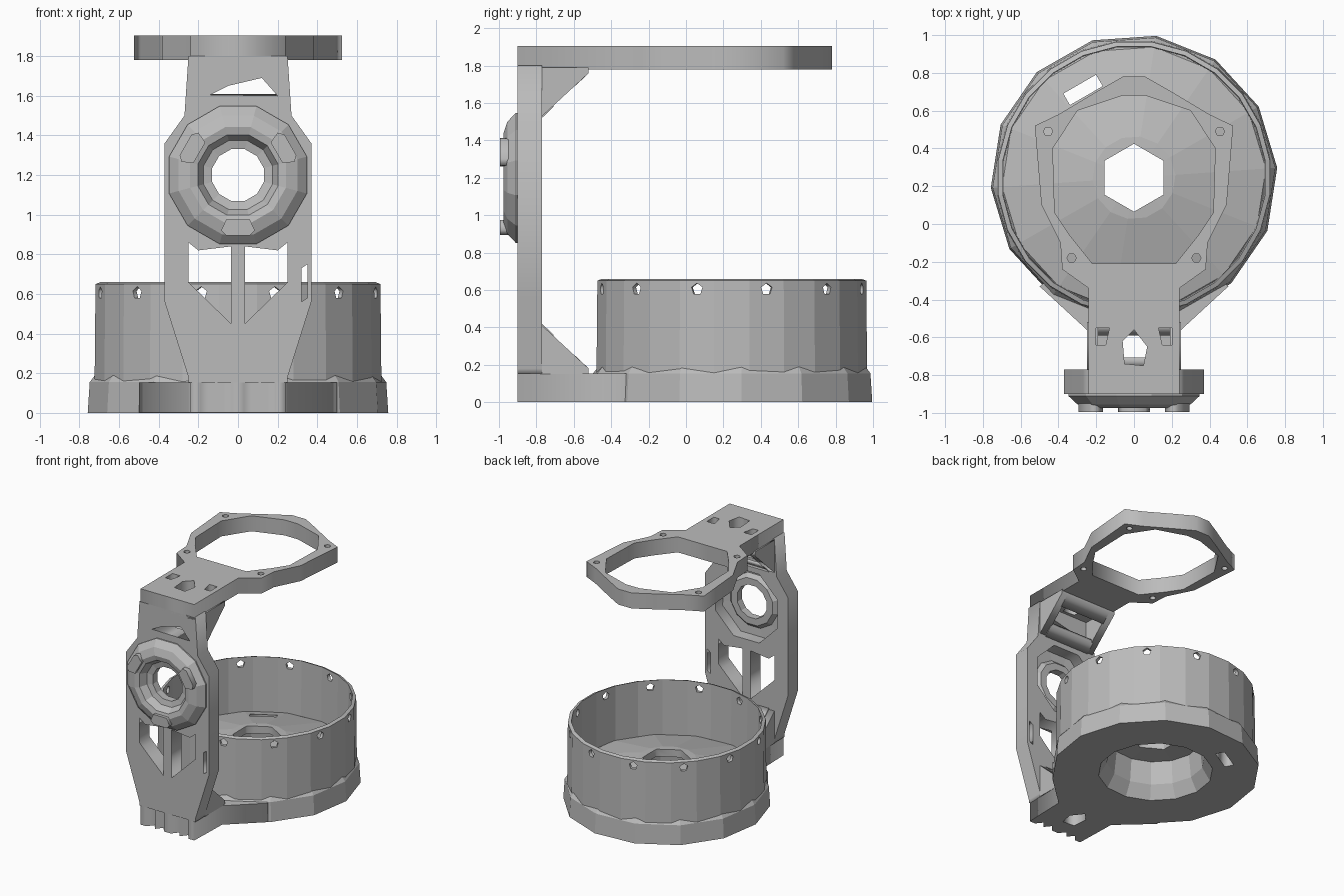
import bpy, math
from math import sin, cos, pi, radians
from mathutils import Matrix, Vector

cube = bpy.data.objects.get("Cube")
if cube:
    bpy.data.objects.remove(cube, do_unlink=True)

grey = bpy.data.materials.new("plain grey")
grey.use_nodes = True
grey.diffuse_color = (0.5, 0.5, 0.5, 1)
grey.node_tree.nodes["Principled BSDF"].inputs["Base Color"].default_value = (0.5, 0.5, 0.5, 1)

CY = 0.245     # centre of the cup
HUB_Z = 1.2    # centre of the round housing on the arm

# Maps of (u, v, depth) onto the world axes
FLAT = Matrix.Identity(4)
FRONT = Matrix(((1, 0, 0, 0), (0, 0, 1, 0), (0, 1, 0, 0), (0, 0, 0, 1)))
SIDE = Matrix(((0, 0, 1, 0), (1, 0, 0, 0), (0, 1, 0, 0), (0, 0, 0, 1)))


def add(name, mesh):
    ob = bpy.data.objects.new(name, mesh)
    bpy.context.collection.objects.link(ob)
    mesh.materials.clear()
    mesh.materials.append(grey)
    return ob


def baked(ob):
    bpy.context.view_layer.update()
    return bpy.data.meshes.new_from_object(ob.evaluated_get(bpy.context.evaluated_depsgraph_get()))


def plate(name, loops, d0, d1, frame=FLAT):
    """Flat outline, with holes, given thickness from d0 to d1."""
    cu = bpy.data.curves.new(name, 'CURVE')
    cu.dimensions = '2D'
    cu.fill_mode = 'BOTH'
    cu.extrude = (d1 - d0) / 2
    for loop in loops:
        sp = cu.splines.new('POLY')
        sp.points.add(len(loop) - 1)
        for p, (u, v) in zip(sp.points, loop):
            p.co = (u, v, 0, 1)
        sp.use_cyclic_u = True
    tmp = bpy.data.objects.new("tmp", cu)
    bpy.context.collection.objects.link(tmp)
    mesh = baked(tmp)
    bpy.data.objects.remove(tmp, do_unlink=True)
    mesh.transform(frame @ Matrix.Translation((0, 0, (d0 + d1) / 2)))
    if frame.determinant() < 0:
        mesh.flip_normals()
    return add(name, mesh)


def lathe(name, profile, n, place, turn=0.0):
    """Closed (radius, height) profile turned about the z axis."""
    m = len(profile)
    verts = [(r * cos(2 * pi * i / n + turn), r * sin(2 * pi * i / n + turn), z)
             for i in range(n) for r, z in profile]
    faces = [(i * m + j, (i + 1) % n * m + j, (i + 1) % n * m + (j + 1) % m, i * m + (j + 1) % m)
             for i in range(n) for j in range(m)]
    mesh = bpy.data.meshes.new(name)
    mesh.from_pydata(verts, [], faces)
    mesh.transform(place)
    return add(name, mesh)


def circle(x, y, r, n, turn=0.0):
    return [(x + r * cos(2 * pi * i / n + turn), y + r * sin(2 * pi * i / n + turn)) for i in range(n)]


def mirror(points):
    """Complete a right-hand outline with its mirrored half."""
    return points + [(-u, v) for u, v in reversed(points)]


def cut(ob, cutters):
    for c in cutters:
        mod = ob.modifiers.new("cut", 'BOOLEAN')
        mod.operation, mod.solver, mod.object = 'DIFFERENCE', 'EXACT', c
    mesh = baked(ob)
    ob.modifiers.clear()
    ob.data = mesh
    for c in cutters:
        bpy.data.objects.remove(c, do_unlink=True)


at_cup = Matrix.Translation((0, CY, 0))

# Base: outer rim, gently coned floor with a six-sided hole, cavity beneath
base = lathe("base", [(0.42, 0), (0.76, 0), (0.75, 0.155), (0.7, 0.22), (0.22, 0.345),
                      (0.14, 0.35), (0.14, 0.29), (0.34, 0.28), (0.36, 0.1)],
             14, at_cup, radians(4))
slot = plate("slot", [[(-0.1, -0.035), (0.1, -0.035), (0.1, 0.035), (-0.1, 0.035)]], -0.1, 0.5)
slot.data.transform(Matrix.Translation((-0.27, 0.71, 0)) @ Matrix.Rotation(radians(30), 4, 'Z'))
cut(base, [slot, plate("hub_hole", [circle(0, CY, 0.18, 6, pi / 2)], 0.2, 0.5)])

# Cup wall with a ring of small holes under the rim
cup = lathe("cup_wall", [(0.695, 0.13), (0.73, 0.13), (0.725, 0.65), (0.7, 0.66)],
            24, at_cup, radians(7.5))
holes = []
for k in range(12):
    h = plate("hole", [circle(0, 0.605, 0.032, 5, pi / 2)], 0.6, 0.8, FRONT)
    h.data.transform(at_cup @ Matrix.Rotation(radians(15 + 30 * k), 4, 'Z'))
    holes.append(h)
cut(cup, holes)

# Foot joining the base to the arm, with a notched front edge
opening = [(-0.06, -0.62), (0, -0.56), (0.07, -0.65), (0.05, -0.75), (-0.05, -0.74)]
plate("base_tab", [mirror([(0.03, -0.9), (0.07, -0.85), (0.11, -0.9), (0.15, -0.85), (0.19, -0.9),
                           (0.24, -0.9), (0.25, -0.56), (0.5, -0.33), (0.4, -0.25)]), opening],
      0.001, 0.154)

# Upright arm with lower windows, housing opening, upper window and side slit
arm = mirror([(0.25, 0.153), (0.25, 0.18), (0.37, 0.56), (0.37, 1.36), (0.27, 1.5), (0.25, 1.8)])
lower = [(0.035, 0.45), (0.22, 0.63), (0.25, 0.66), (0.25, 0.86), (0.2, 0.82), (0.035, 0.84)]
plate("arm", [arm, lower, [(-x, z) for x, z in lower], circle(0, HUB_Z, 0.3, 8, pi / 8),
              [(-0.14, 1.605), (0.2, 1.6), (0.12, 1.69), (-0.05, 1.65)],
              [(0.32, 0.56), (0.35, 0.58), (0.35, 0.75), (0.32, 0.73)]],
      -0.9, -0.77, FRONT)

# Round housing on the front of the arm, opening through its middle
to_front = Matrix.Translation((0, 0, HUB_Z)) @ Matrix.Rotation(pi / 2, 4, 'X')
lathe("housing", [(0.36, 0.86), (0.36, 0.91), (0.31, 0.955), (0.25, 0.975), (0.21, 0.965),
                  (0.18, 0.91), (0.135, 0.9), (0.135, 0.84), (0.19, 0.84), (0.22, 0.87)],
      12, to_front, radians(15))
for k in range(3):
    pad = plate("housing_pad", [[(-0.085, -0.02), (-0.06, -0.045), (0.06, -0.045),
                                 (0.085, -0.02), (0.06, 0.035), (-0.06, 0.035)]],
                -0.995, -0.94, FRONT)
    pad.data.transform(Matrix.Translation((0, 0, HUB_Z)) @ Matrix.Rotation(radians(120 * k), 4, 'Y')
                       @ Matrix.Translation((0, 0, -0.26)))

# Gussets at both ends of the arm: two cheeks and a slanted, split panel
for label, zc, ze, s in (("upper", 1.52, 1.79, 1), ("lower", 0.42, 0.15, -1)):
    tip = ze - 0.03 * s
    for side in (-1, 1):
        plate(label + "_gusset_cheek", [[(-0.78, zc), (-0.52, tip), (-0.52, ze), (-0.78, ze)]],
              side * 0.22 - 0.03, side * 0.22 + 0.03, SIDE)
    for t0, t1 in ((0, 0.25), (0.72, 1)):
        a = Vector((-0.77, zc)).lerp(Vector((-0.52, tip)), t0)
        b = Vector((-0.77, zc)).lerp(Vector((-0.52, tip)), t1)
        up = Vector((0, 0.03 * s))
        plate(label + "_gusset_panel", [[tuple(a), tuple(b), tuple(b + up), tuple(a + up)]],
              -0.2, 0.2, SIDE)

# Top bridge and holder ring with screw holes
outer = mirror([(0.24, -0.9), (0.24, -0.34), (0.38, -0.24), (0.39, -0.1), (0.49, 0.1),
                (0.525, 0.52), (0.4, 0.58), (0.2, 0.7), (0.06, 0.78)])
inner = mirror([(0.22, -0.21), (0.34, -0.06), (0.42, 0.06), (0.43, 0.4), (0.3, 0.6), (0.06, 0.68)])
screws = [circle(s * x, y, 0.025, 6) for s in (-1, 1) for x, y in ((0.455, 0.49), (0.33, -0.18))]
pockets = [[(s * 0.2, -0.55), (s * 0.13, -0.55), (s * 0.15, -0.64), (s * 0.2, -0.64)] for s in (-1, 1)]
plate("top_holder", [outer, inner, opening] + screws + pockets, 1.78, 1.905)
